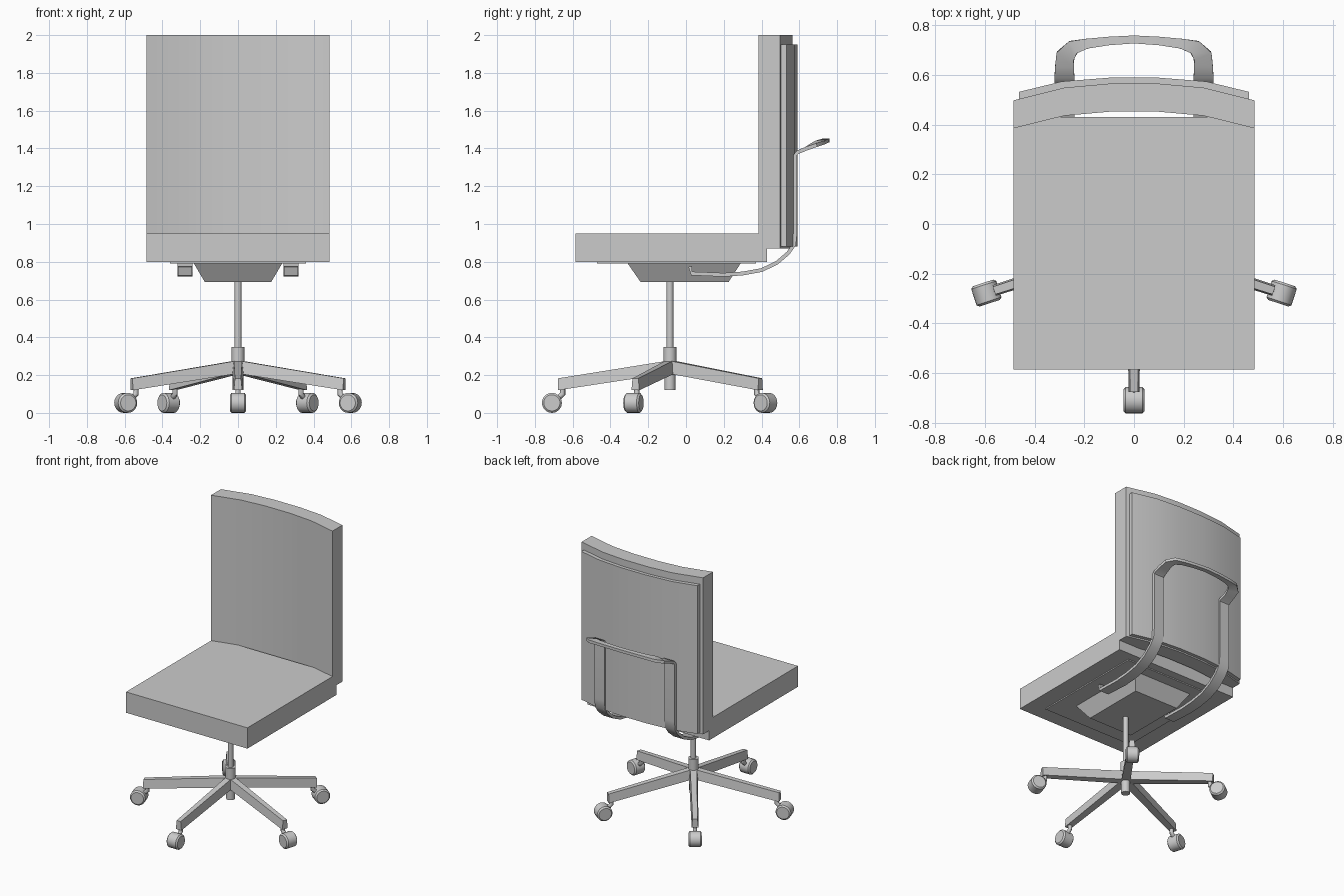
import bpy, bmesh, math
from mathutils import Vector, Matrix

if "Cube" in bpy.data.objects:
    bpy.data.objects.remove(bpy.data.objects["Cube"])

CY = -0.085  # y of the central column


def make(name, bm, angle=None):
    bmesh.ops.recalc_face_normals(bm, faces=bm.faces)
    me = bpy.data.meshes.new(name)
    bm.to_mesh(me)
    bm.free()
    ob = bpy.data.objects.new(name, me)
    bpy.context.collection.objects.link(ob)
    if angle:
        bpy.ops.object.select_all(action='DESELECT')
        bpy.context.view_layer.objects.active = ob
        ob.select_set(True)
        bpy.ops.object.shade_smooth_by_angle(angle=math.radians(angle))
    return ob


def loft(name, rings, angle=None):
    """Skin a list of equal-length point rings and cap both ends."""
    bm = bmesh.new()
    vs = [[bm.verts.new(p) for p in r] for r in rings]
    n = len(rings[0])
    for a, b in zip(vs, vs[1:]):
        for i in range(n):
            j = (i + 1) % n
            bm.faces.new((a[i], a[j], b[j], b[i]))
    bm.faces.new(vs[0])
    bm.faces.new(vs[-1])
    return make(name, bm, angle)


def rect(x, y0, y1, z):
    return [(-x, y0, z), (x, y0, z), (x, y1, z), (-x, y1, z)]


def rod(name, r, z0, z1):
    rings = [[(r * math.cos(t * math.tau / 20), CY + r * math.sin(t * math.tau / 20), z)
              for t in range(20)] for z in (z0, z1)]
    return loft(name, rings, 40)


def curved_panel(name, half, thick, z0, z1):
    """half: front-face plan points from the centre outward."""
    front = [(-x, y) for x, y in reversed(half)] + list(half)
    rings = [[(x, y, z0), (x, y + thick, z0), (x, y + thick, z1), (x, y, z1)] for x, y in front]
    return loft(name, rings, 30)


# Seat, under-plate and tilt mechanism
loft("seat", [rect(0.485, -0.585, 0.43, z) for z in (0.80, 0.95)])
loft("seat_plate", [rect(0.36, -0.47, 0.37, z) for z in (0.792, 0.80)])
loft("tilt_mechanism", [rect(0.175, -0.24, 0.225, 0.692), rect(0.235, -0.31, 0.29, 0.793)])

# Curved backrest cushion and the shell behind it
curved_panel("backrest", [(0.1, 0.452), (0.28, 0.436), (0.485, 0.385)], 0.113, 0.87, 2.0)
curved_panel("back_shell", [(0.1, 0.555), (0.29, 0.54), (0.463, 0.498)], 0.034, 0.88, 1.95)

# Strap support and rear handle: x, y, z, width, turn of the width axis (degrees)
path = [(0.28, 0.022, 0.775, 0.075, 0), (0.28, 0.03, 0.738, 0.075, 0), (0.28, 0.2, 0.731, 0.08, 0),
        (0.28, 0.3, 0.738, 0.08, 0), (0.28, 0.4, 0.756, 0.08, 0), (0.28, 0.48, 0.794, 0.08, 0),
        (0.28, 0.54, 0.845, 0.08, 0), (0.28, 0.572, 0.89, 0.08, 0), (0.28, 0.578, 0.95, 0.08, 0),
        (0.28, 0.578, 1.365, 0.08, 0), (0.28, 0.592, 1.38, 0.08, 0), (0.28, 0.635, 1.398, 0.075, 0),
        (0.276, 0.678, 1.418, 0.075, 22), (0.245, 0.712, 1.432, 0.058, 55),
        (0.19, 0.726, 1.437, 0.04, 80), (0.1, 0.737, 1.441, 0.034, 86), (0, 0.743, 1.443, 0.032, 90)]
stations = [(Vector(p[:3]), p[3], Vector((math.cos(math.radians(p[4])), math.sin(math.radians(p[4])), 0)))
            for p in path]
flip = Matrix.Diagonal((-1, 1, 1))
stations += [(flip @ c, w, flip @ s) for c, w, s in reversed(stations[:-1])]
rings = []
for i, (c, w, s) in enumerate(stations):
    t = stations[min(i + 1, len(stations) - 1)][0] - stations[max(i - 1, 0)][0]
    n = t.cross(s).normalized() * 0.01
    h = s * w / 2
    rings.append([c + h + n, c + h - n, c - h - n, c - h + n])
loft("back_support_handle", rings, 35)

# Gas column and hub
rod("gas_column", 0.018, 0.30, 0.70)
rod("hub", 0.034, 0.21, 0.35)
rod("hub_lower", 0.029, 0.12, 0.22)

# Five-star base: leg, caster stem and caster wheel
for k in range(5):
    place = Matrix.Translation((0, CY, 0)) @ Matrix.Rotation(math.radians(-90 + 72 * k), 4, 'Z')

    def section(r, lo, hi, wb, wt):
        return [(r, -wb, lo), (r, wb, lo), (r, wt, hi), (r, -wt, hi)]

    parts = [loft(f"base_leg_{k}", [section(0.0, 0.21, 0.278, 0.03, 0.022),
                                    section(0.592, 0.12, 0.183, 0.022, 0.016)])]
    stem = []
    for r, z in ((0.568, 0.14), (0.568, 0.10), (0.59, 0.08), (0.625, 0.07)):
        stem.append([(r + 0.014 * math.cos(a * math.tau / 10), 0.014 * math.sin(a * math.tau / 10),
                      z + (0.006 * math.cos(a * math.tau / 10) if z < 0.11 else 0)) for a in range(10)])
    parts.append(loft(f"caster_stem_{k}", stem, 40))
    wheel = [[(0.625 + r * math.cos(a * math.tau / 20), y, 0.053 + r * math.sin(a * math.tau / 20))
              for a in range(20)]
             for y, r in ((-0.043, 0.043), (-0.034, 0.053), (0.034, 0.053), (0.043, 0.043))]
    parts.append(loft(f"caster_wheel_{k}", wheel, 35))
    for ob in parts:
        ob.matrix_world = place
